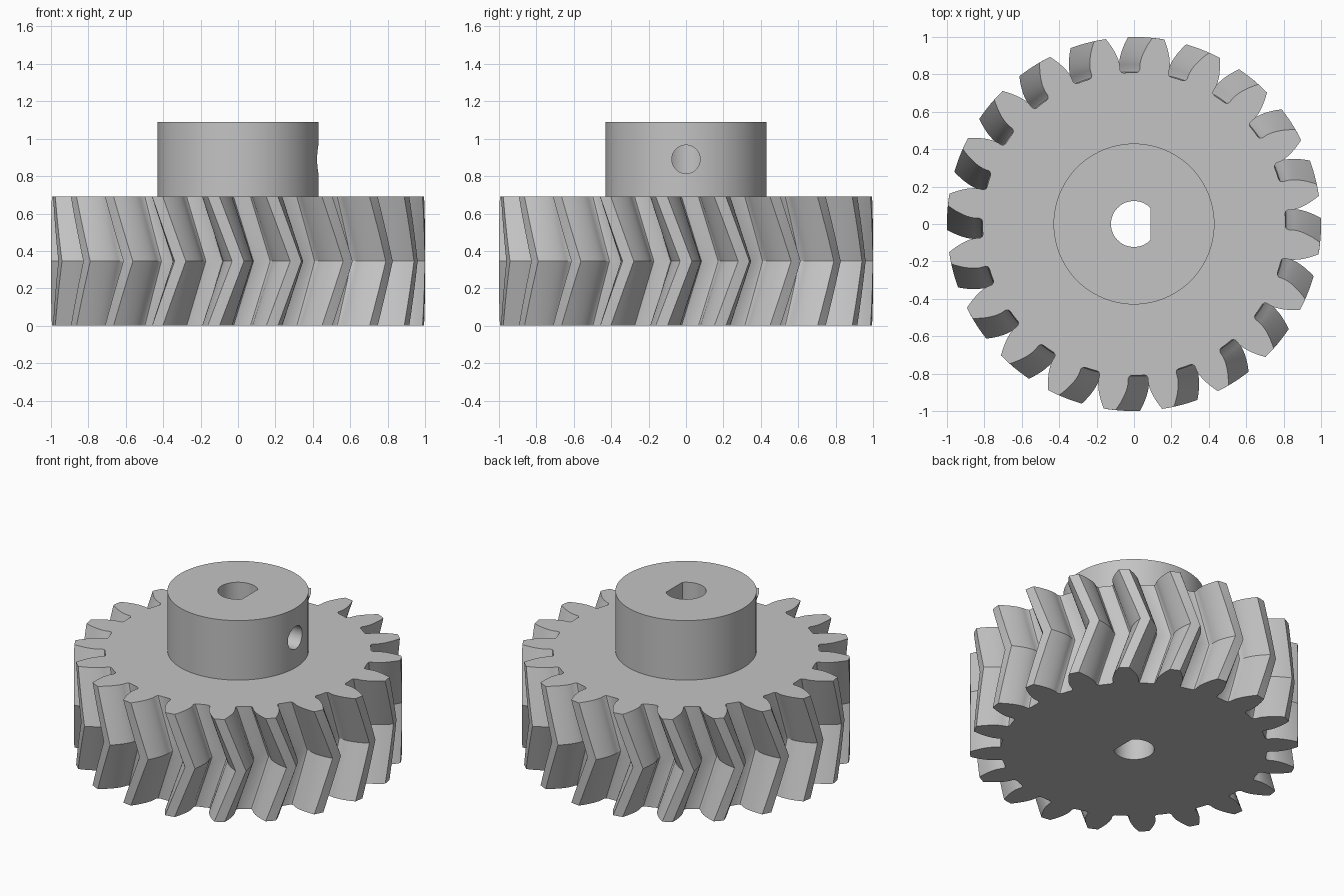
import bpy, bmesh, math

cube = bpy.data.objects.get("Cube")
if cube:
    bpy.data.objects.remove(cube, do_unlink=True)

TEETH = 20
GEAR_H = 0.69
HUB_TOP = 1.09
TWIST = math.radians(7.5)     # rotation of the end faces against the middle
PITCH_R = 10 / 11
BASE_R = PITCH_R * math.cos(math.radians(20))
ROOT_R = 0.81

grey = bpy.data.materials.new("plain_grey")
grey.use_nodes = True
grey.diffuse_color = (0.55, 0.55, 0.55, 1)
grey.node_tree.nodes["Principled BSDF"].inputs["Base Color"].default_value = (0.55, 0.55, 0.55, 1)


def involute(angle):
    return math.tan(angle) - angle


def half_width(r):
    """Half the angle covered by a tooth at radius r."""
    r = max(r, BASE_R)
    return (math.pi / (2 * TEETH) + involute(math.radians(20))
            - involute(math.acos(BASE_R / r)))


def gear_outline():
    """One full turn of (radius, angle) points."""
    wide = half_width(0)
    flank = [(ROOT_R, wide + 0.021), (ROOT_R + 0.004, wide + 0.008),
             (ROOT_R + 0.016, wide)]
    for i in range(8):
        r = BASE_R + (1 - BASE_R) * i / 7
        flank.append((r, half_width(r)))
    tooth = [(ROOT_R, -math.pi / TEETH)]
    tooth += [(r, -a) for r, a in flank]
    tooth += [(1, 0)]
    tooth += [(r, a) for r, a in reversed(flank)]
    return [(r, a + k * 2 * math.pi / TEETH) for k in range(TEETH) for r, a in tooth]


def loft(name, rings):
    """Skin closed rings of points, bottom to top, and cap both ends."""
    bm = bmesh.new()
    loops = [[bm.verts.new(p) for p in ring] for ring in rings]
    for low, high in zip(loops, loops[1:]):
        for i in range(len(low)):
            j = (i + 1) % len(low)
            bm.faces.new((low[i], low[j], high[j], high[i]))
    bm.faces.new(loops[0][::-1])
    bm.faces.new(loops[-1])
    bmesh.ops.recalc_face_normals(bm, faces=bm.faces)
    mesh = bpy.data.meshes.new(name)
    bm.to_mesh(mesh)
    bm.free()
    mesh.materials.append(grey)
    obj = bpy.data.objects.new(name, mesh)
    bpy.context.collection.objects.link(obj)
    return obj


def circle(radius, z, sides, flat_at=None):
    """Circle, optionally clipped by a flat on the +x side."""
    start = math.acos(flat_at / radius) if flat_at else 0
    sweep = 2 * math.pi - 2 * start
    steps = sides - 1 if flat_at else sides
    return [(radius * math.cos(start + sweep * i / steps),
             radius * math.sin(start + sweep * i / steps), z) for i in range(sides)]


def cut(obj, cutter):
    mod = obj.modifiers.new("cut", 'BOOLEAN')
    mod.operation = 'DIFFERENCE'
    mod.solver = 'EXACT'
    mod.object = cutter
    bpy.context.view_layer.objects.active = obj
    bpy.ops.object.modifier_apply(modifier=mod.name)


# Gear wheel with V-shaped helical teeth
outline = gear_outline()
LAYERS = 12
rings = []
for n in range(LAYERS + 1):
    t = n / LAYERS
    turn = -TWIST * abs(2 * t - 1)
    rings.append([(r * math.cos(a + turn), r * math.sin(a + turn), GEAR_H * t)
                  for r, a in outline])
gear = loft("gear_wheel", rings)

# Hub collar
hub = loft("hub", [circle(0.43, z, 96) for z in (GEAR_H, HUB_TOP)])

# D-shaped shaft bore through both parts
bore = loft("bore_cutter", [circle(0.123, z, 48, 0.088) for z in (-0.2, 1.4)])
cut(gear, bore)
cut(hub, bore)

# Set screw hole from the side of the hub into the bore
screw = loft("screw_cutter", [[(x, y, 0.89 + h) for y, h, _ in circle(0.076, 0, 40)]
                              for x in (0.04, 0.6)])
cut(hub, screw)

for helper in (bore, screw):
    bpy.data.objects.remove(helper, do_unlink=True)

# Smooth curved walls, sharp edges
for obj in (gear, hub):
    bpy.ops.object.select_all(action='DESELECT')
    obj.select_set(True)
    bpy.context.view_layer.objects.active = obj
    bpy.ops.object.shade_smooth_by_angle(angle=math.radians(30))
